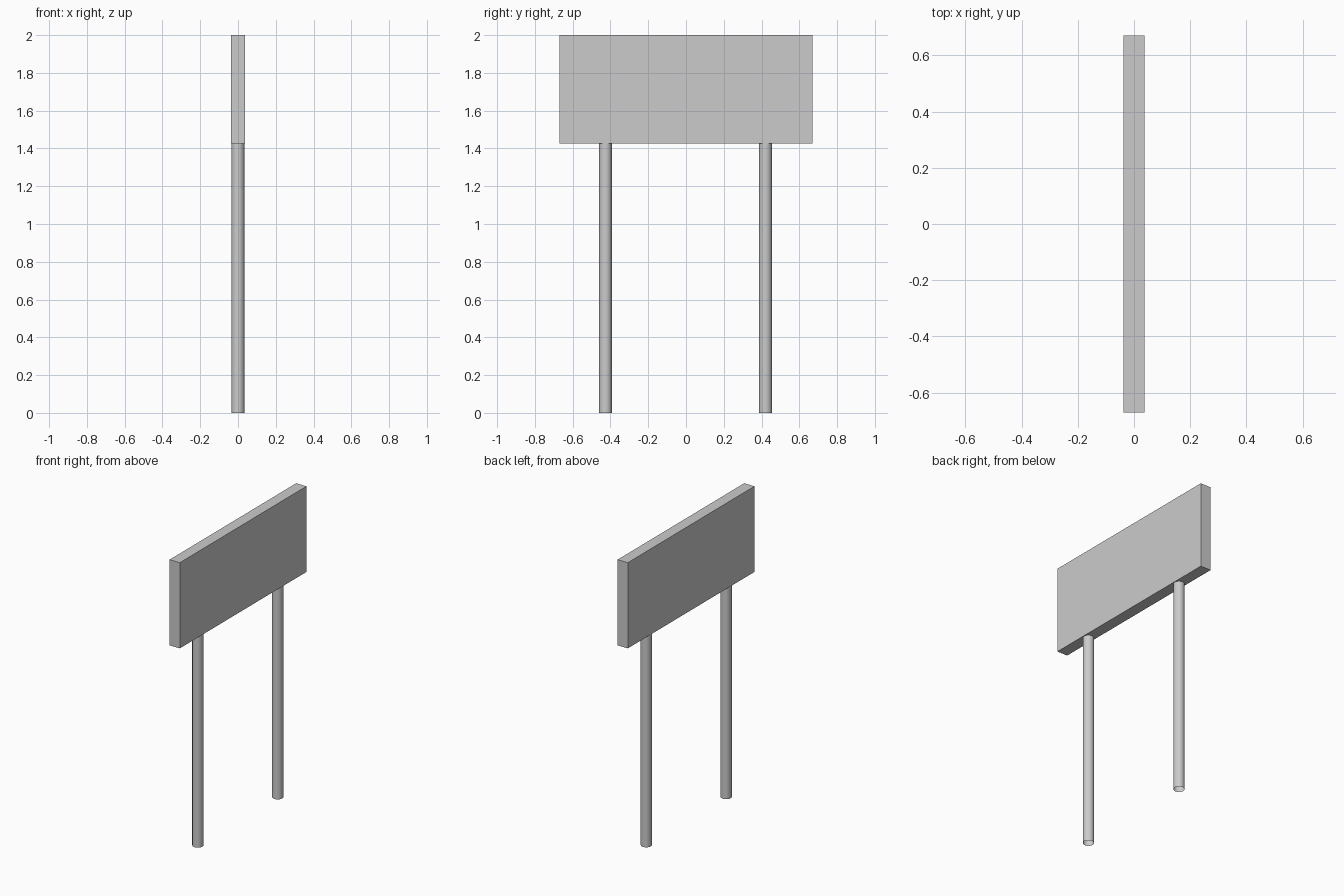
import bpy

if "Cube" in bpy.data.objects:
    bpy.data.objects.remove(bpy.data.objects["Cube"])

PANEL_BOTTOM = 1.425
TOP = 2.0

# Sign panel: thin flat box
bpy.ops.mesh.primitive_cube_add(size=1, location=(0, 0, (PANEL_BOTTOM + TOP) / 2))
panel = bpy.context.object
panel.name = "sign_panel"
panel.scale = (0.076, 1.342, TOP - PANEL_BOTTOM)
bpy.ops.object.transform_apply(location=False, rotation=False, scale=True)

# Two round posts, open-ended tubes reaching the underside of the panel
for name, y in (("left_post", -0.426), ("right_post", 0.421)):
    bpy.ops.mesh.primitive_cylinder_add(
        vertices=24, radius=0.034, depth=PANEL_BOTTOM,
        end_fill_type='NOTHING', location=(0, y, PANEL_BOTTOM / 2))
    bpy.context.object.name = name
    bpy.ops.object.shade_smooth_by_angle()
